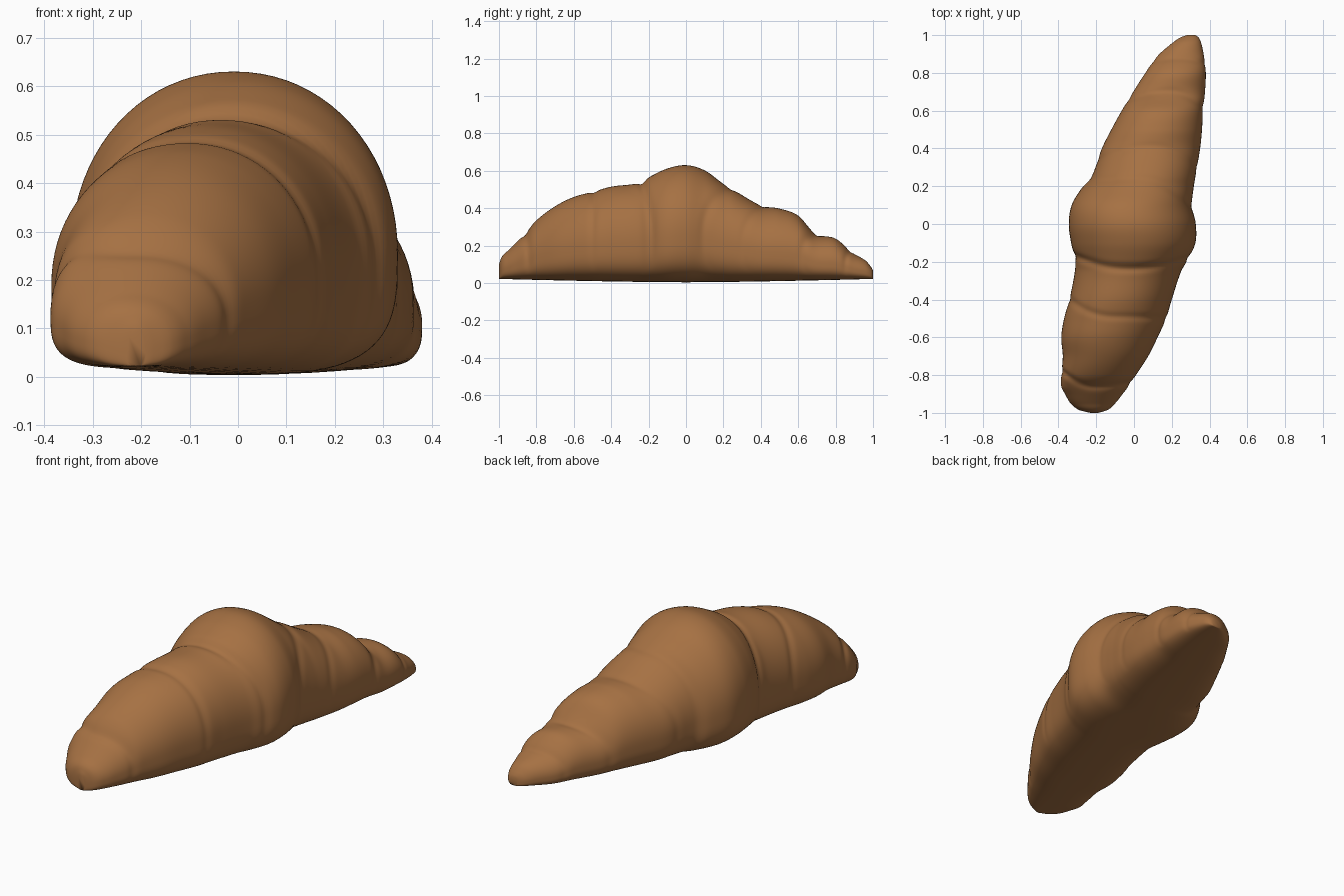
import bpy, bmesh, math

if "Cube" in bpy.data.objects:
    bpy.data.objects.remove(bpy.data.objects["Cube"])

# Loft stations: y, left x, right x, top z (read along the pastry's length)
STATIONS = [
    (-1.0, -.23, -.19, .10), (-.985, -.29, -.14, .14), (-.95, -.335, -.10, .175),
    (-.9, -.365, -.06, .225), (-.86, -.385, -.03, .265), (-.8, -.385, .01, .335),
    (-.7, -.377, .075, .41), (-.6, -.385, .125, .46), (-.5, -.37, .17, .487),
    (-.4, -.342, .20, .515), (-.25, -.313, .25, .535), (-.19, -.312, .285, .57),
    (-.1, -.333, .325, .612), (0, -.345, .327, .63), (.1, -.33, .307, .602),
    (.2, -.27, .317, .53), (.25, -.225, .325, .50), (.4, -.17, .35, .415),
    (.5, -.12, .36, .398), (.6, -.065, .365, .36), (.69, -.01, .375, .265),
    (.8, .06, .38, .237), (.89, .125, .37, .162), (.96, .205, .355, .12),
    (.99, .25, .34, .085), (1.0, .28, .325, .065)]

# Rolled dough seams: y on the left, crown and right, depth, width
SEAMS = [(-.78, -.86, -.84, .010, .018), (-.40, -.49, -.50, .007, .018),
         (-.17, -.235, -.18, .012, .02), (.22, .24, .09, .007, .022),
         (.34, .41, .30, .005, .02), (.66, .70, .62, .007, .02),
         (.86, .875, .85, .006, .015)]


def station(y):
    """Smoothly interpolated left, right and top values at y."""
    n = len(STATIONS)
    i = max(k for k in range(n - 1) if STATIONS[k][0] <= y + 1e-9)
    a, b = STATIONS[i], STATIONS[i + 1]
    p, q = STATIONS[max(i - 1, 0)], STATIONS[min(i + 2, n - 1)]
    h = b[0] - a[0]
    t = (y - a[0]) / h
    out = []
    for c in (1, 2, 3):
        ma = (b[c] - p[c]) / (b[0] - p[0]) * h
        mb = (q[c] - a[c]) / (q[0] - a[0]) * h
        out.append((2*t**3 - 3*t*t + 1) * a[c] + (t**3 - 2*t*t + t) * ma
                   + (3*t*t - 2*t**3) * b[c] + (t**3 - t*t) * mb)
    return out


def ring(y, sides):
    """Domed cross-section with a flattened underside and seam grooves."""
    left, right, top = station(y)
    cx, half = (left + right) / 2, (right - left) / 2
    base = .004 + .018 * min(1, abs(y) ** 1.5)
    mid = base + (top - base) * .40
    pts = []
    for k in range(sides):
        ang = 2 * math.pi * k / sides
        c, s = math.cos(ang), math.sin(ang)
        power = .97 if s > 0 else .62
        x = half * math.copysign(abs(c) ** power, c)
        z = (top - mid) * s ** power if s > 0 else -(mid - base) * abs(s) ** power
        # grooves fade out under the pastry
        fade = min(1, max(0, s + .6))
        dent = 0
        for yl, yc, yr, depth, width in SEAMS:
            ys = yc + (yr - yc) * c * c if c > 0 else yc + (yl - yc) * c * c
            dent += depth * math.exp(-((y - ys) / width) ** 2)
        r = max(math.hypot(x, z), 1e-4)
        f = 1 - fade * dent / r
        pts.append((cx + x * f, y, mid + z * f))
    return pts


# Pastry body: one continuous loft, denser towards the rounded tips
bm = bmesh.new()
SIDES, ROWS = 80, 220
rings = []
for j in range(ROWS + 1):
    u = 2 * j / ROWS - 1
    y = .5 * u + .5 * math.sin(u * math.pi / 2)
    rings.append([bm.verts.new(p) for p in ring(y, SIDES)])
for a, b in zip(rings, rings[1:]):
    for k in range(SIDES):
        m = (k + 1) % SIDES
        bm.faces.new((a[k], a[m], b[m], b[k]))
bm.faces.new(rings[0])
bm.faces.new(rings[-1])
bmesh.ops.recalc_face_normals(bm, faces=bm.faces)
mesh = bpy.data.meshes.new("pastry_body")
bm.to_mesh(mesh)
bm.free()
body = bpy.data.objects.new("pastry_body", mesh)
bpy.context.collection.objects.link(body)

# Baked crust colour
crust = bpy.data.materials.new("golden brown crust")
crust.diffuse_color = (.38, .165, .056, 1)
crust.use_nodes = True
crust.node_tree.nodes["Principled BSDF"].inputs["Base Color"].default_value = crust.diffuse_color
mesh.materials.append(crust)
mesh.shade_smooth()
